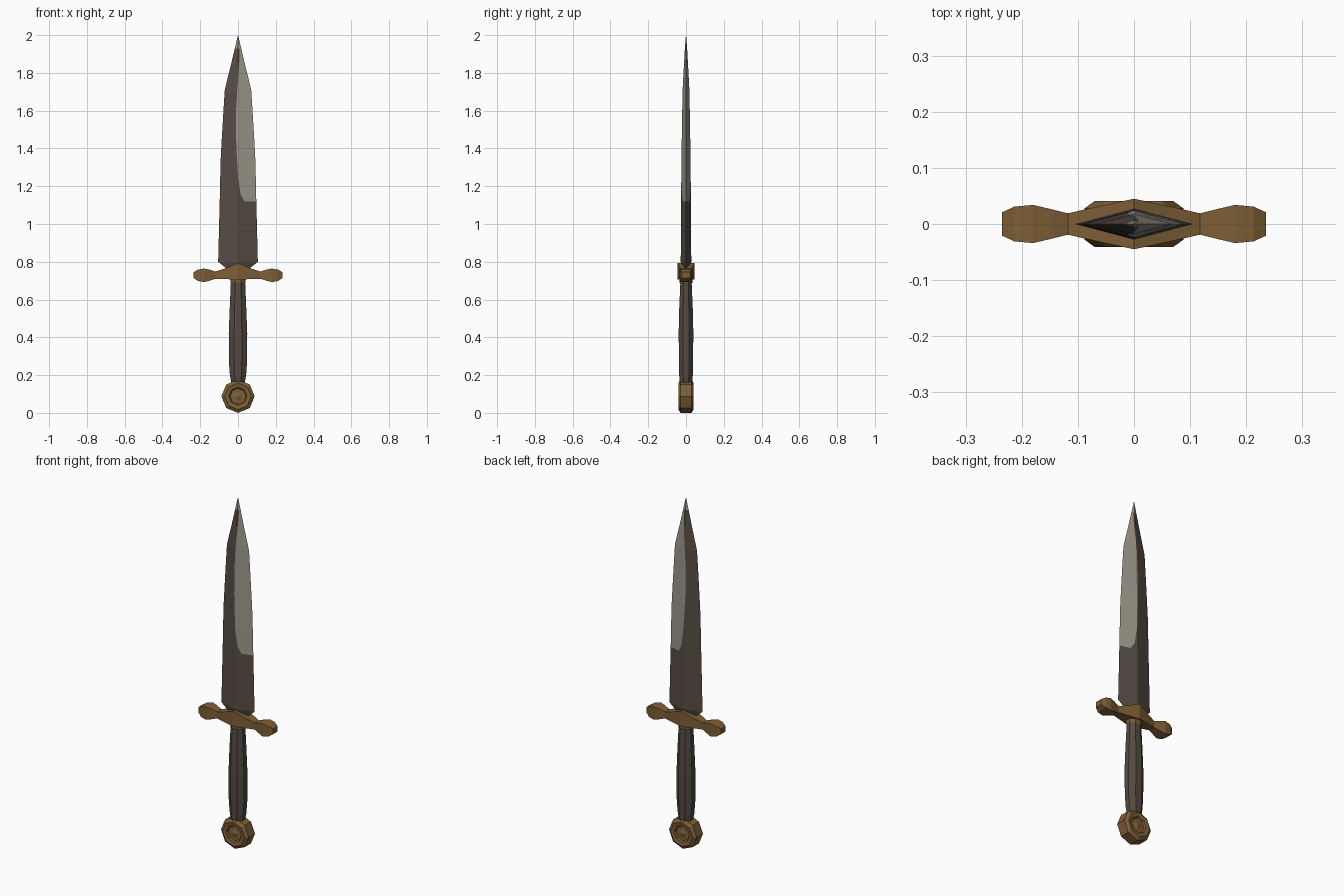
import bpy, bmesh, math

if "Cube" in bpy.data.objects:
    bpy.data.objects.remove(bpy.data.objects["Cube"])


def material(name, rgb):
    m = bpy.data.materials.new(name)
    m.diffuse_color = (*rgb, 1)
    m.use_nodes = True
    m.node_tree.nodes["Principled BSDF"].inputs["Base Color"].default_value = m.diffuse_color
    return m


dark = material("dark steel", (0.092, 0.073, 0.056))
light = material("bright steel", (0.33, 0.31, 0.25))
brass = material("brass", (0.205, 0.112, 0.037))
grip_mat = material("grip leather", (0.085, 0.070, 0.056))


def loft(name, rings, mats, rule=None):
    """Skin equal-length rings of points, capping both ends."""
    bm = bmesh.new()
    vs = [[bm.verts.new(p) for p in r] for r in rings]
    n = len(rings[0])
    for i in range(len(vs) - 1):
        for j in range(n):
            k = (j + 1) % n
            f = bm.faces.new((vs[i][j], vs[i][k], vs[i + 1][k], vs[i + 1][j]))
            if rule:
                f.material_index = rule(i, j)
    bm.faces.new(vs[0])
    bm.faces.new(vs[-1])
    bmesh.ops.remove_doubles(bm, verts=bm.verts[:], dist=0.0002)
    bmesh.ops.recalc_face_normals(bm, faces=bm.faces[:])
    me = bpy.data.meshes.new(name)
    bm.to_mesh(me)
    bm.free()
    for m in mats:
        me.materials.append(m)
    ob = bpy.data.objects.new(name, me)
    bpy.context.collection.objects.link(ob)
    return ob


def ellipse(rx, ry, z, n=8):
    return [(rx * math.cos(2 * math.pi * (i + .5) / n) / math.cos(math.pi / n),
             ry * math.sin(2 * math.pi * (i + .5) / n) / math.cos(math.pi / n), z)
            for i in range(n)]


# Blade: diamond section (height, half width, half thickness, colour boundary x)
blade = [(0.74, .055, .020, .03), (0.77, .068, .022, .03), (0.80, .105, .028, .035),
         (1.12, .097, .026, .035), (1.155, .096, .0255, .014), (1.25, .094, .025, 0),
         (1.36, .091, .024, -.006), (1.45, .086, .0225, -.010), (1.60, .077, .020, -.010),
         (1.71, .070, .018, -.004), (1.76, .058, .0155, 0), (1.84, .038, .011, .006),
         (1.93, .017, .006, .009), (2.0, .0005, .0005, 0)]


def blade_ring(z, w, t, b):
    lo, hi = min(b, 0), max(b, 0)
    y = lambda x: t * (1 - abs(x) / w)
    return [(-w, 0, z), (lo, -y(lo), z), (hi, -y(hi), z),
            (w, 0, z), (hi, y(hi), z), (lo, y(lo), z)]


def blade_colour(i, j):
    if blade[i][0] < 1.12:
        return 0
    if blade[i][0] >= 1.93 or j in (2, 3):
        return 1
    return int(j in (1, 4) and blade[i][3] + blade[i + 1][3] < 0)


loft("blade", [blade_ring(*b) for b in blade], [dark, light], blade_colour)

# Crossguard: rectangular section along x (x, half depth, bottom, top)
half = [(0, .045, .706, .793), (.065, .031, .708, .766), (.118, .019, .710, .748),
        (.150, .027, .700, .758), (.180, .034, .692, .764), (.213, .031, .699, .758),
        (.235, .021, .714, .745)]
sections = [(-x, d, a, b) for x, d, a, b in reversed(half[1:])] + half
loft("crossguard", [[(x, -d, a), (x, d, a), (x, d, b), (x, -d, b)]
                    for x, d, a, b in sections], [brass])

# Collar under the guard
loft("collar", [ellipse(.030, .026, .672), ellipse(.041, .034, .69),
                ellipse(.041, .034, .715)], [brass])

# Grip
loft("grip", [ellipse(rx, ry, z) for z, rx, ry in
              [(.14, .032, .032), (.20, .043, .036), (.27, .048, .037), (.42, .049, .039),
               (.55, .044, .036), (.71, .037, .029)]], [grip_mat])

# Pommel: octagonal disc turned about y with a dished boss on each face
side = [(.006, .034), (.022, .028), (.042, .028), (.048, .037), (.070, .041), (.088, .028)]
profile = [(r, -y) for r, y in side] + [(r, y) for r, y in reversed(side)]
loft("pommel", [[(r * math.cos(k * math.pi / 4), y, .088 + r * math.sin(k * math.pi / 4))
                 for k in range(8)] for r, y in profile], [brass])
